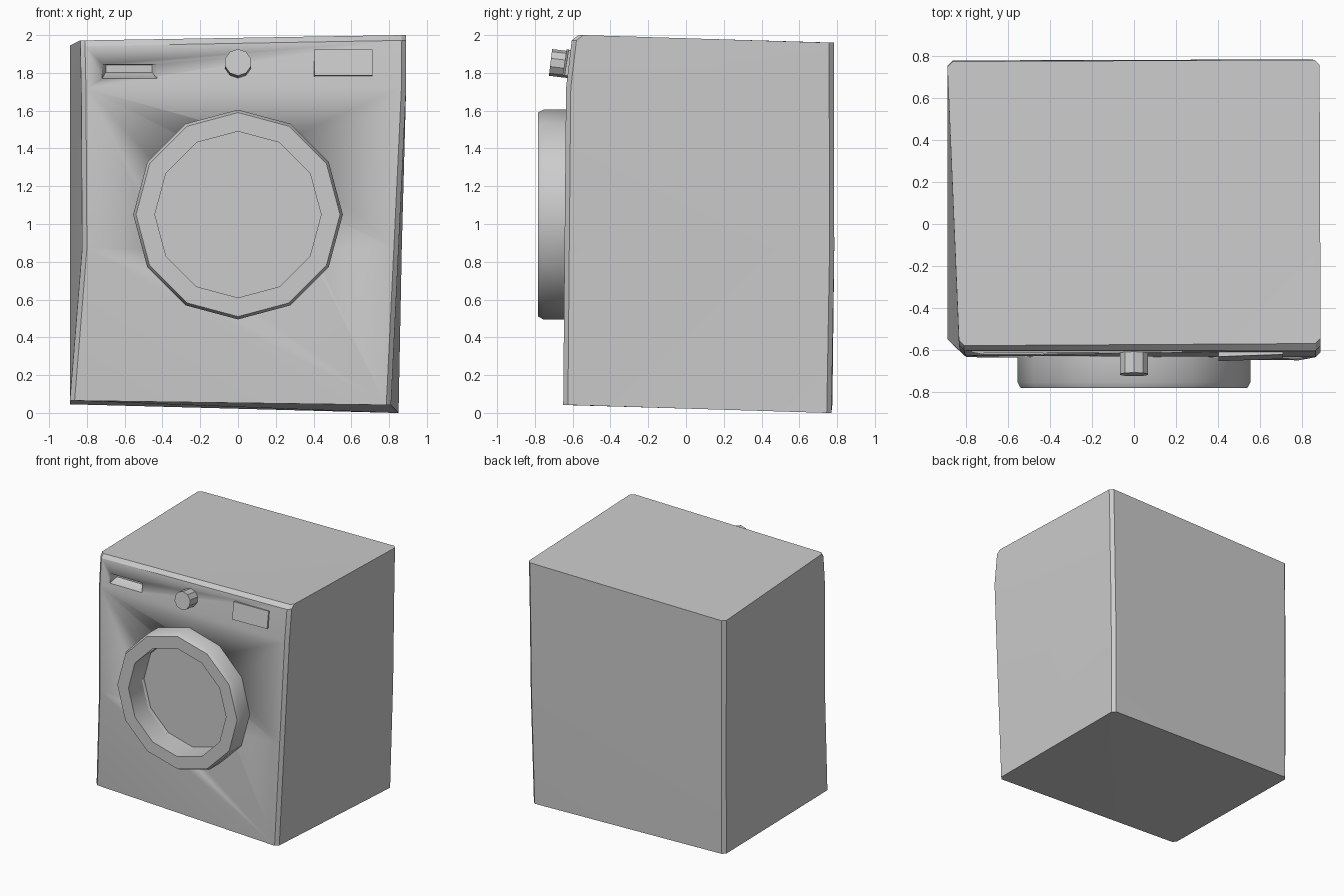
import bpy, bmesh
from math import sin, cos, pi, radians
from mathutils import Vector, Matrix

if "Cube" in bpy.data.objects:
    bpy.data.objects.remove(bpy.data.objects["Cube"])


def loft(name, rings, closed=False, triangulate=False, smooth=30):
    """Skin a list of equal-length rings; cap the ends, or join last to first."""
    bm = bmesh.new()
    vs = [[bm.verts.new(p) for p in r] for r in rings]
    n = len(vs[0])
    pairs = list(zip(vs, vs[1:])) + ([(vs[-1], vs[0])] if closed else [])
    for a, b in pairs:
        for i in range(n):
            j = (i + 1) % n
            bm.faces.new((a[i], a[j], b[j], b[i]))
    if not closed:
        bm.faces.new(vs[0][::-1])
        bm.faces.new(vs[-1])
    if triangulate:
        bmesh.ops.triangulate(bm, faces=bm.faces[:])
    bmesh.ops.recalc_face_normals(bm, faces=bm.faces[:])
    me = bpy.data.meshes.new(name)
    bm.to_mesh(me)
    bm.free()
    ob = bpy.data.objects.new(name, me)
    bpy.context.collection.objects.link(ob)
    bpy.ops.object.select_all(action='DESELECT')
    ob.select_set(True)
    bpy.context.view_layer.objects.active = ob
    bpy.ops.object.shade_smooth_by_angle(angle=radians(smooth))
    return ob


def circle(r, y, n, cx=0.0, cz=0.0):
    return [(cx + r * sin(2 * pi * i / n), y, cz + r * cos(2 * pi * i / n)) for i in range(n)]


def rect(x0, x1, z0, z1, y):
    return [(x0, y, z0), (x1, y, z0), (x1, y, z1), (x0, y, z1)]


def bevelled(corners, c=0.025):
    """Four corners (front left, front right, back right, back left) -> eight points."""
    out = []
    for k, (x, y, z) in enumerate(corners):
        sx = -1 if k in (0, 3) else 1
        sy = -1 if k < 2 else 1
        along_x, along_y = (x - sx * c, y, z), (x, y - sy * c, z)
        out += [along_y, along_x] if k in (0, 2) else [along_x, along_y]
    return out


# Cabinet: slightly skewed box with cut vertical corners and a sloped top lip
levels = [
    [(-.89, -.575, .065), (.81, -.65, .042), (.85, .77, 0), (-.89, .775, .045)],
    [(-.825, -.635, .87), (.85, -.643, .87), (.867, .785, .87), (-.89, .78, .87)],
    [(-.83, -.628, 1.72), (.89, -.635, 1.72), (.88, .783, 1.72), (-.89, .775, 1.72)],
    [(-.835, -.603, 1.942), (.89, -.605, 1.972), (.885, .783, 1.93), (-.89, .775, 1.915)],
    [(-.835, -.58, 1.972), (.89, -.57, 2.0), (.885, .783, 1.96), (-.89, .775, 1.945)],
]
cabinet = loft("cabinet", [bevelled(l) for l in levels], triangulate=True)

# Recesses: door well and drawer grip
DOOR_Z = 1.05
door_cut = loft("door_well_cutter", [circle(.441, y, 12, 0, DOOR_Z) for y in (-.9, -.58)])
grip_cut = loft("drawer_grip_cutter", [
    rect(-.72, -.43, 1.77, 1.845, -.75),
    rect(-.72, -.43, 1.77, 1.845, -.622),
    rect(-.70, -.455, 1.803, 1.843, -.56)])
for cutter in (door_cut, grip_cut):
    m = cabinet.modifiers.new(cutter.name, 'BOOLEAN')
    m.operation = 'DIFFERENCE'
    m.solver = 'EXACT'
    m.object = cutter
    cutter.hide_render = True
    cutter.hide_set(True)

# Door ring: twelve-sided band with a bevelled front edge
profile = [(.555, -.61), (.555, -.755), (.54, -.783), (.44, -.783), (.44, -.61)]
loft("door_ring", [circle(r, y, 12, 0, DOOR_Z) for r, y in profile], closed=True, smooth=31)

# Dial: ten-sided, tilted with the control panel
dial = loft("dial", [circle(.071, y, 10) for y in (-.11, .03)])
dial.matrix_world = Matrix.Translation((0, -.608, 1.842)) @ Matrix.Rotation(radians(-7), 4, 'X')

# Display: thin raised plate
display = loft("display", [rect(-.154, .154, -.069, .069, y) for y in (-.018, .03)])
display.matrix_world = (Matrix.Translation((.557, -.62, 1.852))
                        @ Matrix.Rotation(radians(2), 4, 'Z') @ Matrix.Rotation(radians(-9), 4, 'X'))
